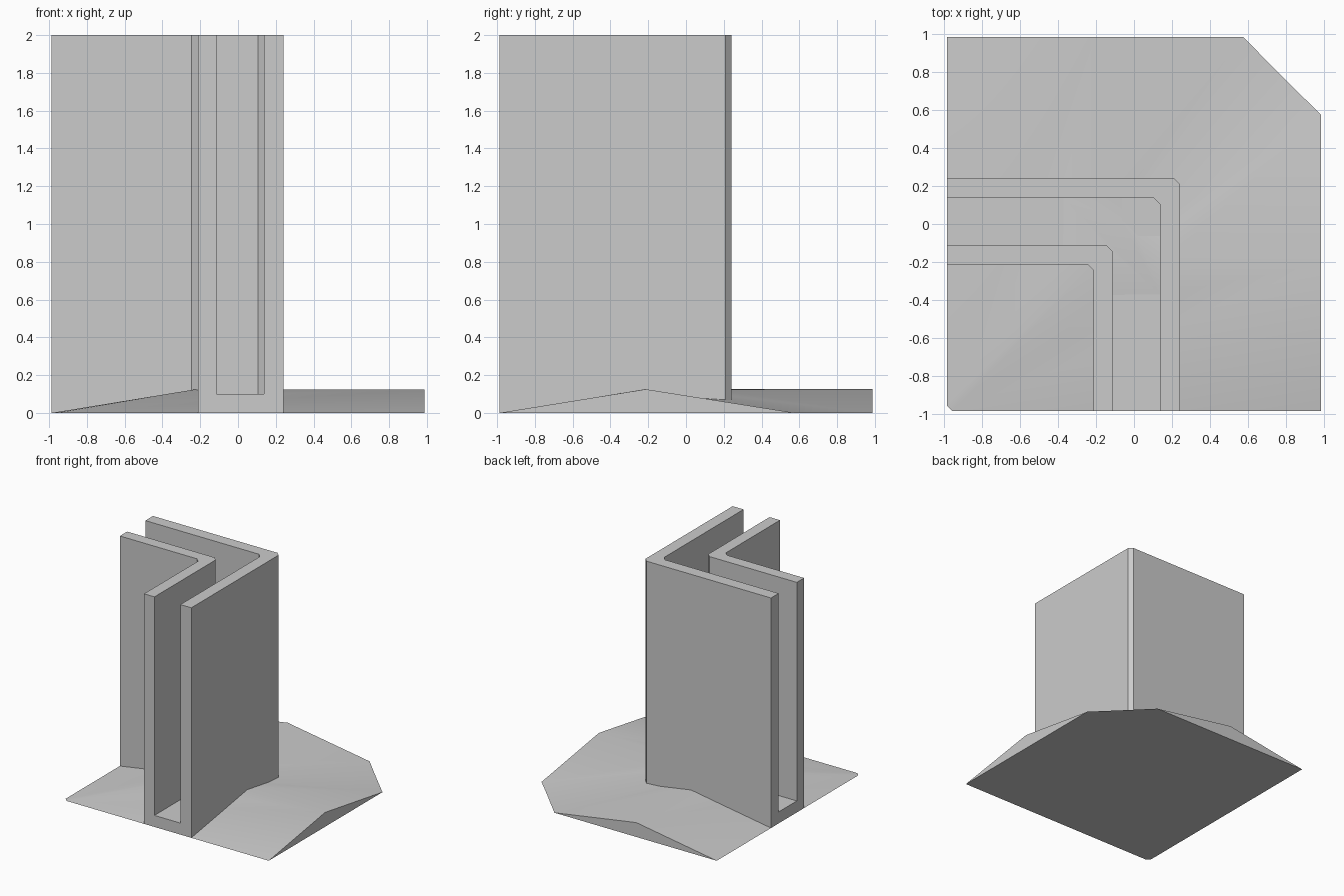
import bpy, bmesh, math

if "Cube" in bpy.data.objects:
    bpy.data.objects.remove(bpy.data.objects["Cube"])

EDGE, HEIGHT, RIDGE = 0.987, 2.0, 0.125
INNER, SLOT_IN, SLOT_OUT, OUTER = -0.213, -0.113, 0.137, 0.242
CHAMFER = 0.032

grey = bpy.data.materials.new("plain grey")
grey.use_nodes = True
colour = (0.6, 0.6, 0.6, 1)
grey.diffuse_color = colour
grey.node_tree.nodes["Principled BSDF"].inputs["Base Color"].default_value = colour


def make_object(name, bm):
    bmesh.ops.recalc_face_normals(bm, faces=bm.faces)
    mesh = bpy.data.meshes.new(name)
    bm.to_mesh(mesh)
    bm.free()
    mesh.materials.append(grey)
    obj = bpy.data.objects.new(name, mesh)
    bpy.context.collection.objects.link(obj)
    return obj


def angle_line(t, end):
    """Chamfered right-angle path, corner at (t, t)."""
    return [(-end, t), (t - CHAMFER, t), (t, t - CHAMFER), (t, -end)]


def angle_prism(name, inner, outer, end, low, high):
    bm = bmesh.new()
    outline = angle_line(outer, end) + angle_line(inner, end)[::-1]
    face = bm.faces.new([bm.verts.new((x, y, low)) for x, y in outline])
    grown = bmesh.ops.extrude_face_region(bm, geom=[face])["geom"]
    bmesh.ops.translate(bm, vec=(0, 0, high - low),
                        verts=[v for v in grown if isinstance(v, bmesh.types.BMVert)])
    return make_object(name, bm)


def cut(obj, cutter):
    mod = obj.modifiers.new("slot", 'BOOLEAN')
    mod.operation, mod.solver, mod.object = 'DIFFERENCE', 'EXACT', cutter
    bpy.ops.object.select_all(action='DESELECT')
    obj.select_set(True)
    bpy.context.view_layer.objects.active = obj
    bpy.ops.object.modifier_apply(modifier=mod.name)


# Foot: a tent profile mitred along the diagonal, with cut corners
bm = bmesh.new()
tip, peak, valley = -EDGE + 0.03, INNER - 0.01, 0.78
ridge = bm.verts.new((peak, peak, RIDGE))
mid = bm.verts.new((valley, valley, 0))
arms = []
for swap in (False, True):
    points = [(tip, -EDGE, 0), (EDGE, -EDGE, 0), (EDGE, INNER, RIDGE), (EDGE, 0.575, 0)]
    arm = [bm.verts.new((y, x, z) if swap else (x, y, z)) for x, y, z in points]
    start, corner, crest, end = arm
    for loop in ((start, corner, crest, ridge), (ridge, crest, end),
                 (ridge, end, mid), (corner, end, crest)):
        bm.faces.new(loop)
    arms.append(arm)
(s1, c1, _, e1), (s2, c2, _, e2) = arms
bm.faces.new((s1, ridge, s2))
bm.faces.new((s1, c1, e1, mid, e2, c2, s2))
foot = make_object("foot", bm)

# Upright angle channel with a slot open at the top and both ends
channel = angle_prism("channel", INNER, OUTER, EDGE, 0, HEIGHT)
cutter = angle_prism("slot_cutter", SLOT_IN, SLOT_OUT, EDGE + 0.2, 0.1, HEIGHT + 0.2)
cutter.hide_render = True
for part in (foot, channel):
    cut(part, cutter)
bpy.data.objects.remove(cutter)

# Soft shading over the shallow creases of the foot
bpy.ops.object.select_all(action='DESELECT')
foot.select_set(True)
bpy.context.view_layer.objects.active = foot
bpy.ops.object.shade_smooth_by_angle(angle=math.radians(30))
